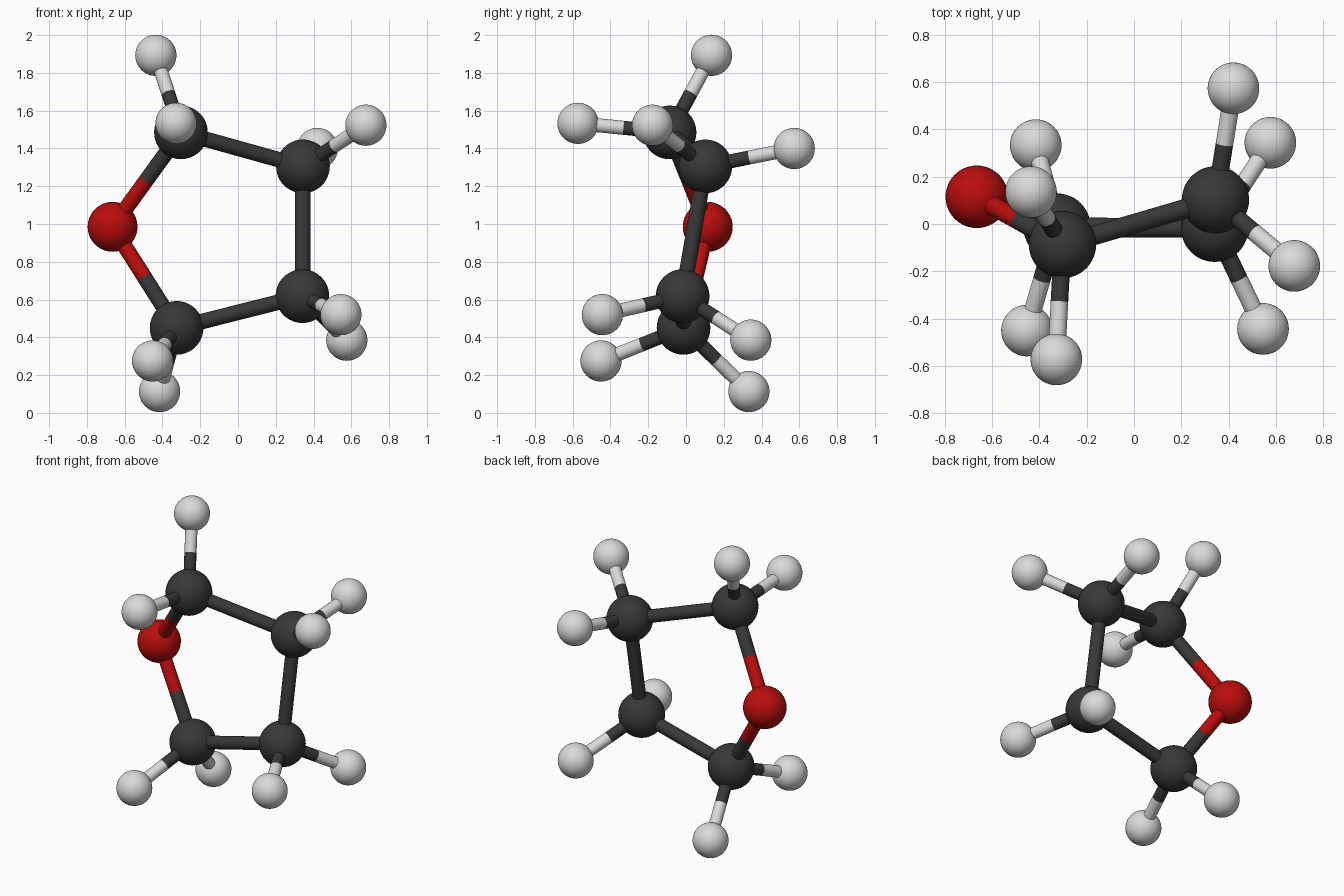
import bpy
from mathutils import Vector

if "Cube" in bpy.data.objects:
    bpy.data.objects.remove(bpy.data.objects["Cube"])


def material(name, rgb):
    m = bpy.data.materials.new(name)
    m.diffuse_color = (*rgb, 1)
    m.use_nodes = True
    m.node_tree.nodes["Principled BSDF"].inputs["Base Color"].default_value = m.diffuse_color
    return m


MATS = {"C": material("charcoal", (0.04, 0.04, 0.04)),
        "O": material("red", (0.5, 0.004, 0.004)),
        "H": material("pale grey", (0.70, 0.70, 0.70))}
RADIUS = {"C": 0.142, "O": 0.132, "H": 0.109}
NAMES = {"C": "carbon", "O": "oxygen", "H": "hydrogen"}

# Ring atoms in order, each with the hydrogens attached to it
RING = [
    ("O", (-0.664, 0.115, 0.985), []),
    ("C", (-0.302, -0.087, 1.485), [(-0.435, 0.135, 1.893), (-0.328, -0.572, 1.533)]),
    ("C", (0.344, 0.102, 1.305), [(0.677, -0.177, 1.523), (0.42, 0.573, 1.40)]),
    ("C", (0.341, -0.018, 0.618), [(0.545, -0.443, 0.52), (0.576, 0.343, 0.385)]),
    ("C", (-0.325, -0.013, 0.45), [(-0.452, -0.45, 0.275), (-0.415, 0.333, 0.113)]),
]


def finish(name, kind):
    ob = bpy.context.object
    ob.name = name
    ob.data.materials.append(MATS[kind])
    bpy.ops.object.shade_smooth_by_angle()


def atom(kind, pos, label):
    bpy.ops.mesh.primitive_uv_sphere_add(segments=48, ring_count=24,
                                         radius=RADIUS[kind], location=pos)
    finish(f"{NAMES[kind]}_atom_{label}", kind)


def rod(a, b, radius, kind, name):
    d = b - a
    bpy.ops.mesh.primitive_cylinder_add(
        vertices=32, radius=radius, depth=d.length, location=(a + b) / 2,
        rotation=d.to_track_quat("Z", "Y").to_euler())
    finish(name, kind)


def bond(kind_a, a, kind_b, b, radius, label):
    # Two half rods, each in the colour of its own atom
    a, b = Vector(a), Vector(b)
    mid = (a + b) / 2
    rod(a, mid, radius, kind_a, f"bond_{label}_start")
    rod(mid, b, radius, kind_b, f"bond_{label}_end")


for i, (kind, pos, hydrogens) in enumerate(RING):
    atom(kind, pos, i)
    # Ring bond to the next atom
    next_kind, next_pos, _ = RING[(i + 1) % len(RING)]
    bond(kind, pos, next_kind, next_pos, 0.041, f"ring_{i}")
    # Attached hydrogens
    for j, h in enumerate(hydrogens):
        atom("H", h, f"{i}_{j}")
        bond(kind, pos, "H", h, 0.037, f"hydrogen_{i}_{j}")
